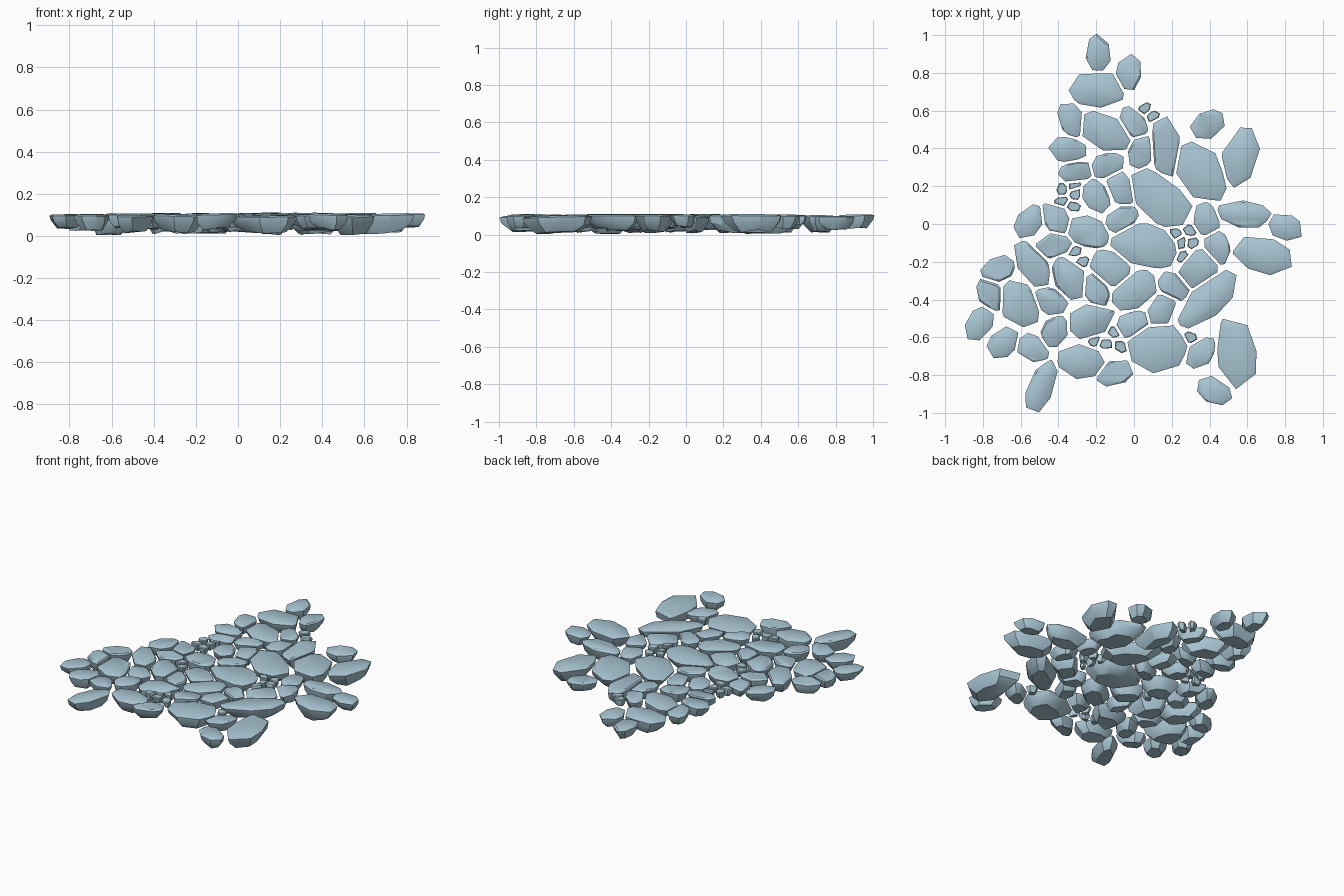
import bpy, bmesh, math, random
from mathutils import Vector

if "Cube" in bpy.data.objects:
    bpy.data.objects.remove(bpy.data.objects["Cube"])

random.seed(4)
mat = bpy.data.materials.new("blue grey stone")
mat.diffuse_color = (0.40, 0.57, 0.66, 1)
mat.use_nodes = True
mat.node_tree.nodes["Principled BSDF"].inputs["Base Color"].default_value = mat.diffuse_color

# Large slabs: x, y, half length, half width, angle (hundredths, degrees)
LARGE = [(-19, 71, 15, 9, 0), (-16, 49, 15, 9, -25), (16.5, 41, 17, 8, 97),
         (56, 36, 15, 9, 75), (35, 28, 17, 12, -48), (13, 14, 20, 11, -42),
         (58.5, 5, 14, 6.5, -5), (68, -16.5, 15, 9, -15), (6, -11.5, 19, 11, -15),
         (-54, -21, 13, 7.5, -60), (-34, -28, 13, 8, -65), (0, -35, 13, 9, 35),
         (38.5, -40, 20, 9, 45), (-22, -52, 13, 9, 15), (12, -65, 15.5, 13, 0),
         (-28, -73, 12.5, 8.5, -5), (54, -68, 18, 10, 98), (-49, -86, 15, 6.5, 68),
         (-61, -42, 12.5, 10, -50), (-12.5, -23.5, 12, 8.5, -35), (-24, -4.5, 11.5, 8, -20),
         (34, -24, 11.5, 8.5, 45)]
# Medium stones: x, y, angle
MEDIUM = [(-19, 90.5, 95), (-3, 80, 80), (-33, 55, 110), (0, 54, -60), (39, 52.5, 30),
          (3.5, 38, 75), (-35, 39.5, -5), (-14, 31, 20), (-31, 26.5, 10), (-7, 19, -60),
          (-20, 15, -60), (-6.5, 2.5, 30), (-41.5, 3.5, -55), (-55.5, 1, 55), (38.5, 2, 100),
          (80, -1.5, -20), (44, -12, 110), (-42.5, -11.5, 5), (-72, -24, 30), (-76, -37, -60),
          (-44, -41, -30), (-20, -35, 120), (21, -33, -30), (14.5, -46, 60), (-82, -53, 60),
          (-42, -57, 60), (-1, -53, 20), (-69, -63, 40), (-53.5, -65.5, -30), (35.5, -68, 55),
          (-10, -79, 20), (42.5, -88.5, -30)]
# Pebbles filling the gaps: x, y
SMALL = [(5.5, 61), (10, 57), (-38, 18.5), (-31.5, 20.5), (-38.5, 12), (-31, 16), (-32, 9.5),
         (22, -5), (29.5, -3.5), (31, -10), (25, -10), (25.5, -17), (-31, -14.5), (-27, -20),
         (-21, -62), (-15, -63.5), (-11, -57), (-7, -65), (30, -60)]

stones = [("slab", *s) for s in LARGE]
stones += [("stone", x, y, 9.3, 6.5, a) for x, y, a in MEDIUM]
stones += [("pebble", x, y, 3.7, 2.8, random.uniform(0, 180)) for x, y in SMALL]


class Oval:
    """Oval zone of influence of one stone."""
    def __init__(self, x, y, a, b, ang):
        self.c = Vector((x, y)) / 100
        self.a, self.b = a / 100, b / 100
        self.u = Vector((math.cos(math.radians(ang)), math.sin(math.radians(ang))))
        self.v = Vector((-self.u.y, self.u.x))

    def norm(self, d):
        return math.hypot(d.dot(self.u) / self.a, d.dot(self.v) / self.b)

    def grad(self, d):
        g = self.u * (d.dot(self.u) / self.a ** 2) + self.v * (d.dot(self.v) / self.b ** 2)
        return g / self.norm(d)

    def outline(self):
        n = 7 if self.a > 0.05 else 6
        start = random.uniform(0, 6.28)
        pts = []
        for k in range(n):
            t = start + (k + random.uniform(-0.22, 0.22)) * math.tau / n
            r = random.uniform(1.03, 1.15)
            pts.append(self.c + self.u * (self.a * r * math.cos(t)) + self.v * (self.b * r * math.sin(t)))
        return pts


def clip(poly, p, n):
    """Keep the part of a polygon behind the line through p with normal n."""
    out = []
    for q, r in zip(poly, poly[1:] + poly[:1]):
        dq, dr = (q - p).dot(n), (r - p).dot(n)
        if dq <= 0:
            out.append(q)
        if dq * dr < 0:
            out.append(q.lerp(r, dq / (dq - dr)))
    return out


def tidy(poly, d):
    out = []
    for p in poly:
        if all((p - q).length > d for q in out):
            out.append(p)
    return out


def build_stone(name, poly, depth, size):
    """Flat topped stone with a soft rim and a tapering belly."""
    bm = bmesh.new()
    mid = sum(poly, Vector((0, 0))) / len(poly)
    top = random.uniform(0.097, 0.108)
    low = top - depth
    tilt = Vector((random.uniform(-1, 1), random.uniform(-1, 1))) * 0.03
    slide = Vector((random.uniform(-1, 1), random.uniform(-1, 1))) * size * 0.12
    rings = []
    for scale, z, s in ((0.86, top, 0), (1.0, top - 0.10 * depth, 0),
                        (0.93, top - 0.5 * depth, 0.3), (0.62, low, 1)):
        ring = []
        for p in poly:
            q = mid + (p - mid) * scale + slide * s
            wob = random.uniform(-0.1, 0.1) * depth if s else 0
            h = z + (p - mid).dot(tilt) + wob
            ring.append(bm.verts.new((q.x, q.y, min(0.112, max(0.004, h)))))
        rings.append(ring)
    n = len(poly)
    for hi, lo in zip(rings, rings[1:]):
        for i in range(n):
            j = (i + 1) % n
            bm.faces.new((hi[j], hi[i], lo[i], lo[j]))
    bm.faces.new(rings[0])
    bm.faces.new(rings[-1][::-1])
    bmesh.ops.recalc_face_normals(bm, faces=bm.faces)
    me = bpy.data.meshes.new(name)
    bm.to_mesh(me)
    bm.free()
    me.materials.append(mat)
    ob = bpy.data.objects.new(name, me)
    bpy.context.collection.objects.link(ob)
    ob.select_set(True)
    bpy.context.view_layer.objects.active = ob


# Lay the paving: each stone is trimmed against its neighbours, leaving a joint
GAP = 0.007
ovals = [Oval(*s[1:]) for s in stones]
for i, o in enumerate(ovals):
    poly = o.outline()
    for j, w in enumerate(ovals):
        d = w.c - o.c
        if i == j or d.length > 0.5:
            continue
        no, nw = o.norm(d), w.norm(d)
        t = nw / (no + nw)
        if no * t > 1.5:
            continue
        p = o.c + d * t
        normal = (o.grad(p - o.c) - w.grad(p - w.c)).normalized()
        poly = clip(poly, p - normal * GAP, normal)
    poly = tidy(poly, 0.14 * o.b)
    if len(poly) < 3:
        continue
    depth = {"slab": 0.083, "stone": 0.067, "pebble": 0.045}[stones[i][0]]
    build_stone(f"{stones[i][0]}_{i + 1:02d}", poly, depth * random.uniform(0.9, 1.1), o.b)

bpy.ops.object.shade_smooth_by_angle(angle=math.radians(35))
